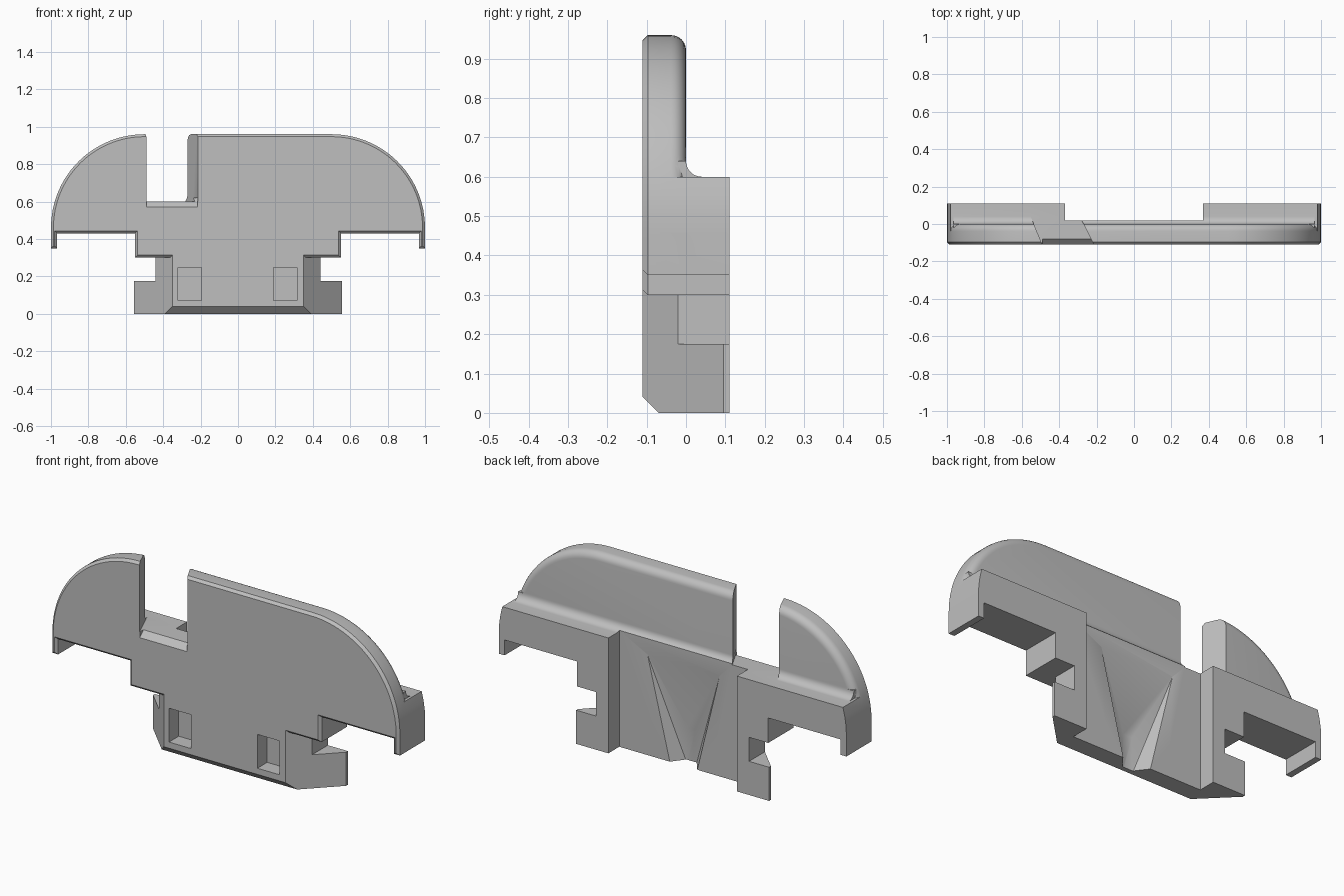
import bpy, bmesh, math

if "Cube" in bpy.data.objects:
    bpy.data.objects.remove(bpy.data.objects["Cube"], do_unlink=True)

grey = bpy.data.materials.new("plain grey")
grey.use_nodes = True
COLOUR = (0.52, 0.52, 0.52, 1)
grey.diffuse_color = COLOUR
grey.node_tree.nodes["Principled BSDF"].inputs["Base Color"].default_value = COLOUR


def finish(name, bm):
    bmesh.ops.recalc_face_normals(bm, faces=bm.faces)
    mesh = bpy.data.meshes.new(name)
    bm.to_mesh(mesh)
    bm.free()
    mesh.materials.append(grey)
    ob = bpy.data.objects.new(name, mesh)
    bpy.context.collection.objects.link(ob)
    return ob


def prism_bm(pts, axis, lo, hi):
    """Extrude a 2D profile along one axis; profile uses the other two axes in order."""
    def place(p, d):
        c = list(p)
        c.insert("xyz".index(axis), d)
        return c
    bm = bmesh.new()
    a = [bm.verts.new(place(p, lo)) for p in pts]
    b = [bm.verts.new(place(p, hi)) for p in pts]
    n = len(pts)
    bm.faces.new(a)
    bm.faces.new(b[::-1])
    for i in range(n):
        bm.faces.new((a[i], a[(i + 1) % n], b[(i + 1) % n], b[i]))
    bmesh.ops.recalc_face_normals(bm, faces=bm.faces)
    return bm


def prism(name, pts, axis, lo, hi):
    return finish(name, prism_bm(pts, axis, lo, hi))


def box(name, x, y, z):
    return prism(name, [(x[0], y[0]), (x[1], y[0]), (x[1], y[1]), (x[0], y[1])], "z", *z)


def mirrored(half):
    return half + [(-x, v) for x, v in reversed(half)]


def frustum(name, x, z, r0, r1, y0, y1):
    """Round cutter along y."""
    bm = bmesh.new()
    bmesh.ops.create_cone(bm, cap_ends=True, segments=40, radius1=r0, radius2=r1, depth=y1 - y0)
    for v in bm.verts:
        v.co = (x + v.co.x, (y0 + y1) / 2 + v.co.z, z + v.co.y)
    return finish(name, bm)


def combine(target, tool, operation):
    m = target.modifiers.new("bool", "BOOLEAN")
    m.operation, m.solver, m.object = operation, "EXACT", tool
    bpy.context.view_layer.objects.active = target
    bpy.ops.object.modifier_apply(modifier=m.name)
    bpy.data.objects.remove(tool, do_unlink=True)


# Shared silhouette: stepped underside, end lips and quarter-round shoulders
SHELF = math.asin(0.28)
under = [(0.55, 0.30), (0.55, 0.43), (0.967, 0.43), (0.967, 0.35), (1.0, 0.35)]
low_arc = [SHELF * i / 3 for i in range(4)]
high_arc = [SHELF + (math.pi / 2 - SHELF) * i / 20 for i in range(1, 21)]


def arc(angles):
    return [(0.5 + 0.5 * math.cos(a), 0.46 + 0.5 * math.sin(a)) for a in angles]


# Front plate with chamfered front rim and rounded back rim
bm = prism_bm(mirrored(under + arc(low_arc + high_arc)), "y", -0.11, 0.0)
front = [e for e in bm.edges if all(v.co.y < -0.1 for v in e.verts)]
bmesh.ops.bevel(bm, geom=front, offset=0.013, segments=1, affect="EDGES")
back = [e for e in bm.edges if all(v.co.y > -0.001 and v.co.z > 0.455 for v in e.verts)]
bmesh.ops.bevel(bm, geom=back, offset=0.038, segments=6, profile=0.5, affect="EDGES")
body = finish("mounting_plate", bm)

# Thick band behind the plate, and the concave fillet above its shelf
combine(body, prism("band", mirrored(under + arc(low_arc)), "y", -0.07, 0.11), "UNION")
cove = [(-0.02, 0.64), (-0.02, 0.59), (0.04, 0.59)]
cove += [(0.04 - 0.04 * math.sin(t), 0.64 - 0.04 * math.cos(t))
         for t in [math.pi / 2 * i / 8 for i in range(9)]]
combine(body, prism("cove", cove, "x", -0.966, 0.966), "UNION")

# Lower neck and wider foot with 45 degree flanks
neck = mirrored([(0.35, -0.11), (0.44, -0.02), (0.44, 0.11)])
foot = mirrored([(0.35, -0.11), (0.555, 0.095), (0.555, 0.11)])
combine(body, prism("neck", neck, "z", 0.1, 0.33), "UNION")
combine(body, prism("foot", foot, "z", 0.0, 0.175), "UNION")

# Chamfer under the foot, and the central recess at the back
combine(body, prism("toe_cut", [(-0.2, 0.13), (-0.2, -0.1), (0.03, -0.1)], "x", -1, 1), "DIFFERENCE")
combine(body, box("recess_cut", (-0.37, 0.37), (0.02, 0.3), (-0.1, 0.66)), "DIFFERENCE")

# Skewed slot in the top, with a bevelled front sill
slot = [(-0.4525, -0.2), (-0.17, -0.2), (-0.37, 0.2), (-0.6192, 0.2)]
combine(body, prism("slot_cut", slot, "z", 0.6, 1.2), "DIFFERENCE")
sill = [(-0.2, 0.48), (-0.2, 0.62), (-0.06, 0.62)]
combine(body, prism("sill_cut", sill, "x", -0.488, -0.217), "DIFFERENCE")

# Tapering pocket in the back recess
bm = bmesh.new()
for s in (-1, 1):
    for p in [(0.21, 0.021, 0.53), (0.08, 0.021, 0.1), (0.075, 0.021, -0.02),
              (0.025, -0.045, 0.17), (0.025, -0.045, -0.02)]:
        bm.verts.new((s * p[0], p[1], p[2]))
bmesh.ops.convex_hull(bm, input=bm.verts)
combine(body, finish("pocket_cut", bm), "DIFFERENCE")

# Upper countersunk holes
for x in (-0.46, 0.45):
    combine(body, frustum("hole_cut", x, 0.46, 0.06, 0.06, -0.2, 0.2), "DIFFERENCE")
    combine(body, frustum("sink_cut", x, 0.46, 0.09, 0.06, -0.126, -0.092), "DIFFERENCE")

# Lower counterbored holes with a squared inner step
for x in (-0.257, 0.252):
    combine(body, frustum("hole_cut", x, 0.16, 0.063, 0.063, -0.2, 0.2), "DIFFERENCE")
    combine(body, frustum("bore_cut", x, 0.16, 0.11, 0.11, -0.2, -0.045), "DIFFERENCE")
    combine(body, box("step_cut", (x - 0.063, x + 0.063), (-0.2, -0.03), (0.072, 0.248)), "DIFFERENCE")

bpy.ops.object.select_all(action="DESELECT")
body.select_set(True)
bpy.context.view_layer.objects.active = body
bpy.ops.object.shade_smooth_by_angle(angle=math.radians(30))
